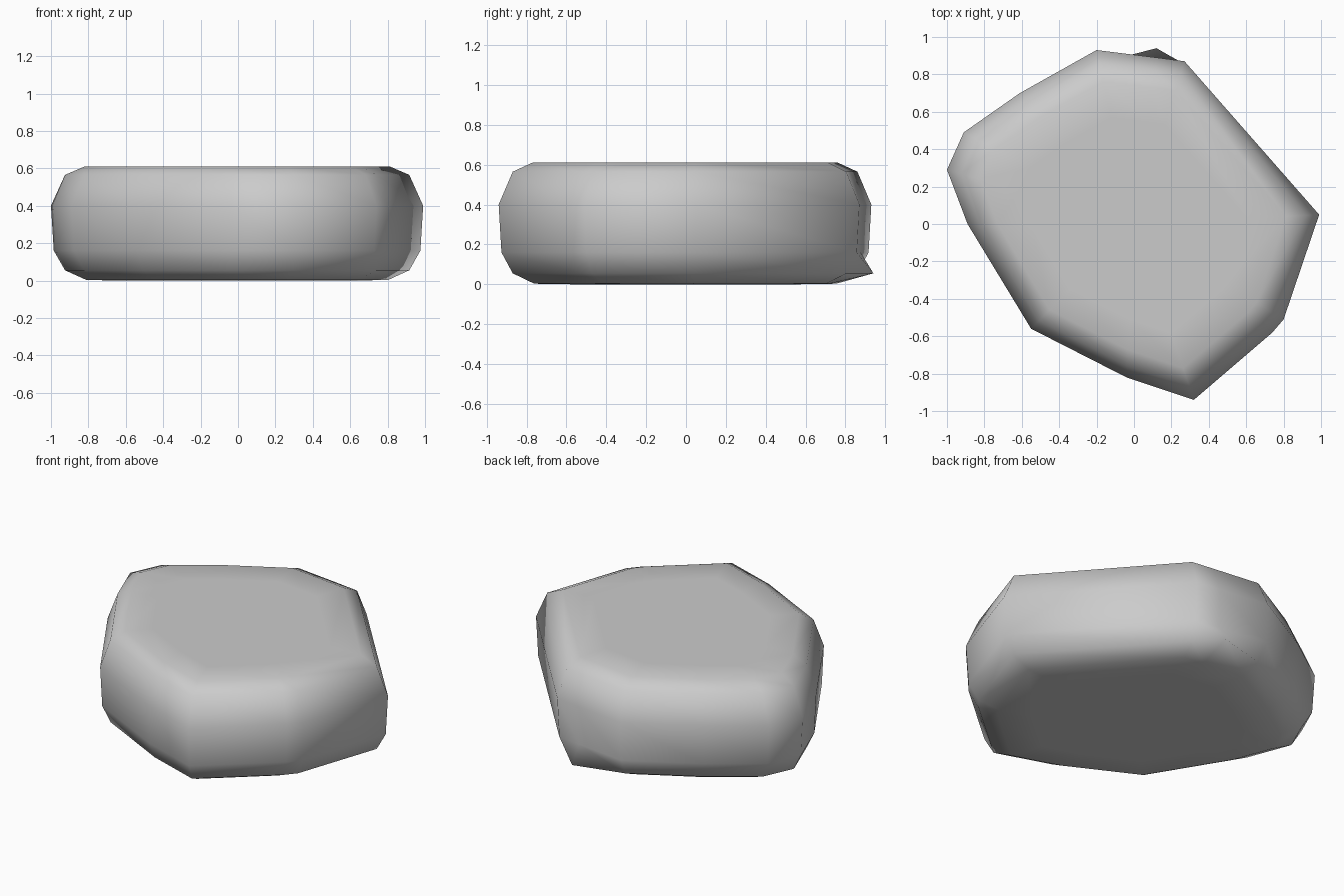
import bpy, bmesh

if "Cube" in bpy.data.objects:
    bpy.data.objects.remove(bpy.data.objects["Cube"])

# Widest outline of the stone, seen from above
outline = [(-1.0, 0.29), (-0.91, 0.49), (-0.61, 0.70), (-0.20, 0.93), (0.12, 0.89),
           (0.27, 0.87), (0.99, 0.05), (0.80, -0.51), (0.74, -0.58), (0.32, -0.94),
           (-0.04, -0.82), (-0.55, -0.56), (-0.89, 0.0)]
BACK = 4  # outline point that bulges at the foot of the back

# Rounded side profile: height, outline scale
levels = [(0.003, 0.81), (0.055, 0.925), (0.16, 0.985), (0.40, 1.0), (0.565, 0.925), (0.61, 0.82)]

bm = bmesh.new()
rings = []
for i, (z, s) in enumerate(levels):
    ring = []
    for k, (x, y) in enumerate(outline):
        if k == BACK and i == 1:
            ring.append(bm.verts.new((0.12, 0.94, z)))
        else:
            ring.append(bm.verts.new((x * s, y * s, z)))
    rings.append(ring)

# Side bands
n = len(outline)
for low, high in zip(rings, rings[1:]):
    for k in range(n):
        j = (k + 1) % n
        bm.faces.new((low[k], low[j], high[j], high[k]))

# Flat top and bottom, with an inner ring to soften the rim shading
for z, ring in ((0.0, rings[0]), (0.61, rings[-1])):
    inner = [bm.verts.new((v.co.x * 0.75, v.co.y * 0.75, z)) for v in ring]
    for k in range(n):
        j = (k + 1) % n
        bm.faces.new((ring[k], ring[j], inner[j], inner[k]))
    bm.faces.new(inner)

bmesh.ops.recalc_face_normals(bm, faces=bm.faces)
mesh = bpy.data.meshes.new("stone")
bm.to_mesh(mesh)
bm.free()
for p in mesh.polygons:
    p.use_smooth = True
stone = bpy.data.objects.new("stone", mesh)
bpy.context.collection.objects.link(stone)
